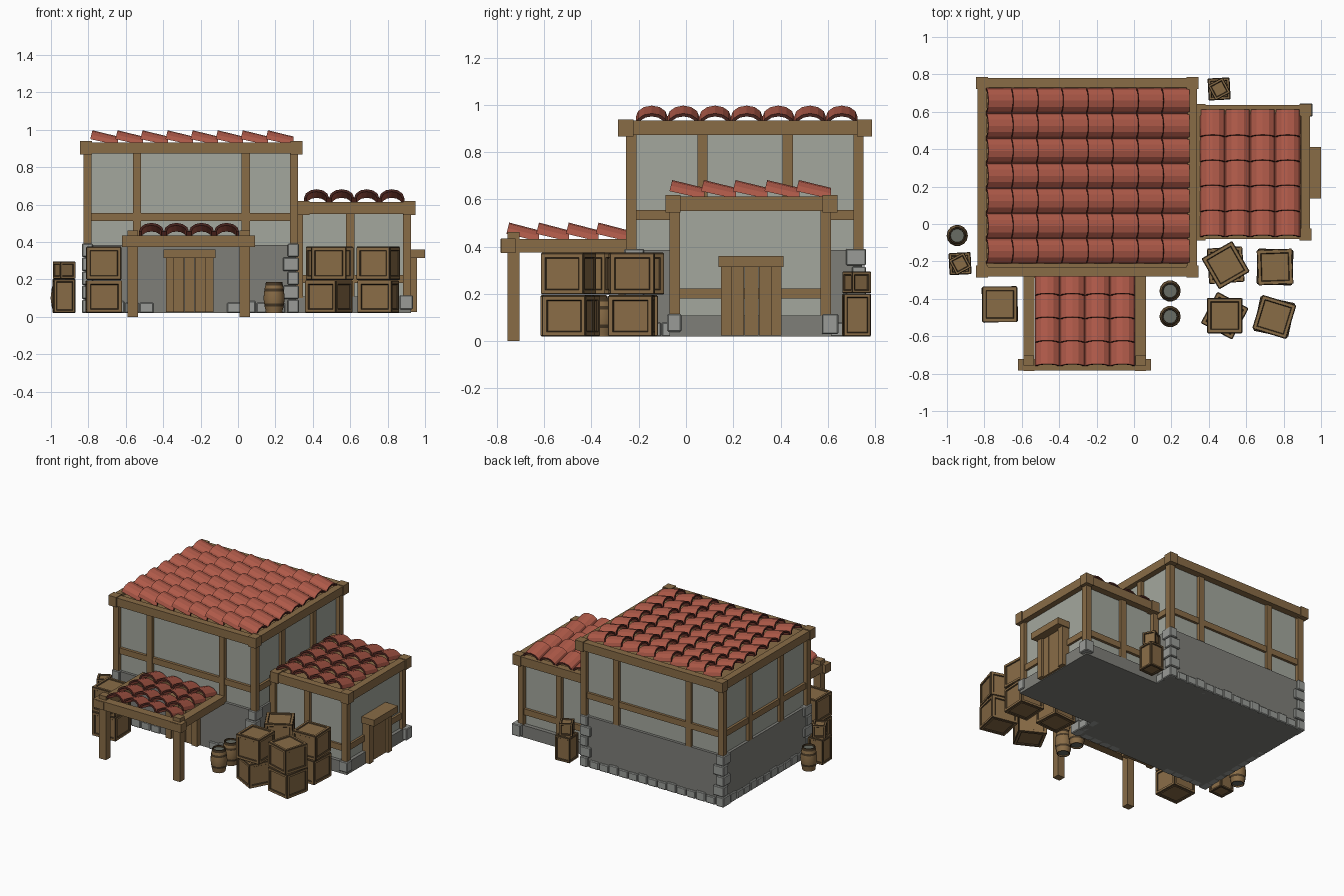
import bpy, bmesh, math
from mathutils import Matrix, Vector

if "Cube" in bpy.data.objects:
    bpy.data.objects.remove(bpy.data.objects["Cube"])


def material(name, r, g, b):
    m = bpy.data.materials.new(name)
    m.use_nodes = True
    m.diffuse_color = (r, g, b, 1)
    m.node_tree.nodes["Principled BSDF"].inputs["Base Color"].default_value = (r, g, b, 1)
    return m


WOOD = material("wood", .25, .15, .062)
DARK_WOOD = material("dark wood", .06, .038, .018)
PLASTER = material("plaster", .37, .39, .34)
STONE = material("dark stone", .21, .21, .19)
BLOCK = material("light stone", .32, .33, .31)
TILE = material("roof tile", .42, .1, .065)
TILE_EDGE = material("tile edge", .06, .016, .012)
METAL = material("barrel lid", .14, .15, .125)


def finish(name, bm, *mats):
    bmesh.ops.recalc_face_normals(bm, faces=bm.faces)
    mesh = bpy.data.meshes.new(name)
    bm.to_mesh(mesh)
    bm.free()
    for m in mats:
        mesh.materials.append(m)
    ob = bpy.data.objects.new(name, mesh)
    bpy.context.collection.objects.link(ob)
    return ob


def boxes(name, mat, spans, bevel=0):
    """One object made of boxes, each given as (x range, y range, z range)."""
    bm = bmesh.new()
    for span in spans:
        mid = Vector([(a + b) / 2 for a, b in span])
        size = [b - a for a, b in span]
        bmesh.ops.create_cube(bm, size=1, matrix=Matrix.Translation(mid) @ Matrix.Diagonal((*size, 1)))
    if bevel:
        bmesh.ops.bevel(bm, geom=bm.edges[:], offset=bevel, segments=1, affect='EDGES')
    return finish(name, bm, mat)


def around(c, half):
    return (c - half, c + half)


def roof_tiles(name, origin, along, across, rows, count, pitch=.134, row_pitch=.134):
    """Rows of overlapping barrel tiles, each with its first end raised."""
    bm = bmesh.new()
    along, across, up = Vector(along), Vector(across), Vector((0, 0, 1))
    steps = 6
    for r in range(rows):
        for c in range(count):
            base = Vector(origin) + across * (r + .5) * row_pitch + along * c * pitch
            rings = []
            for d, lift in ((0, .025), (pitch * 1.1, -.008)):
                for w, h in ((.067, .047), (.054, .034)):
                    ring = []
                    for k in range(steps + 1):
                        a = math.pi * k / steps
                        lean = -.25 * math.sin(a) * h if d == 0 else 0
                        ring.append(bm.verts.new(base + along * (d - lean)
                                    + across * w * math.cos(a) + up * (lift + h * math.sin(a))))
                    rings.append(ring)
            out0, in0, out1, in1 = rings
            for k in range(steps):
                for a, b, slot in ((out0, out1, 0), (in0, in1, 0), (out0, in0, 1), (out1, in1, 1)):
                    bm.faces.new((a[k], a[k + 1], b[k + 1], b[k])).material_index = slot
            for k in (0, steps):
                bm.faces.new((out0[k], out1[k], in1[k], in0[k]))
    return finish(name, bm, TILE, TILE_EDGE)


def roof_frame(name, x, y, z, t=.05, poke=.02, block=.032):
    """Crossing beams round a flat roof, with a block on each corner."""
    spans = [((x[0] - poke, x[1] + poke), around(v, t / 2), z) for v in y]
    spans += [(around(v, t / 2), (y[0] - poke, y[1] + poke), z) for v in x]
    spans += [(around(u, block), around(v, block), (z[0] - .006, z[1] + .006)) for u in x for v in y]
    return boxes(name, WOOD, spans)


def timber(name, x, y, z, rail, mid_x, mid_y, t=.022):
    """Corner posts, middle posts and a rail on all four walls."""
    spans = [(around(u, t), around(v, t), z) for u in x for v in y]
    spans += [(around(u, t), around(v, t * .8), z) for u in mid_x for v in y]
    spans += [(around(u, t * .8), around(v, t), z) for u in x for v in mid_y]
    spans += [(x, around(v, t * .6), rail) for v in y]
    spans += [(around(u, t * .6), y, rail) for u in x]
    return boxes(name, WOOD, spans)


def crate(name, x, y, z, w, h, turn):
    """Bevelled crate with a dark-lined sunken panel on each face."""
    bm = bmesh.new()
    bmesh.ops.create_cube(bm, size=1, matrix=Matrix.Diagonal((w, w, h, 1)))
    sides = bm.faces[:]
    bmesh.ops.inset_individual(bm, faces=sides, thickness=.007)
    for f in bm.faces:
        f.material_index = 0 if f in sides else 1
    bmesh.ops.inset_individual(bm, faces=sides, thickness=w * .11)
    groove = bmesh.ops.inset_individual(bm, faces=sides, thickness=.006, depth=-.007)["faces"]
    for f in groove:
        f.material_index = 1
    corner = [v for v in bm.verts if abs(v.co.x) > w * .499 and abs(v.co.y) > w * .499
              and abs(v.co.z) > h * .499]
    for v in corner:
        v.co *= .965
    ob = finish(name, bm, WOOD, DARK_WOOD)
    ob.location = (x, y, z + h / 2)
    ob.rotation_euler.z = math.radians(turn)


def barrel(name, x, y):
    """Turned barrel with metal hoops and a sunken lid."""
    profile = [(.0, .008), (.036, .008), (.038, 0), (.044, 0), (.047, .02), (.051, .035), (.053, .05),
               (.057, .08), (.053, .115), (.051, .13), (.047, .147), (.044, .165), (.038, .165),
               (.036, .155), (0, .155)]
    bm = bmesh.new()
    verts = [bm.verts.new((r, 0, h)) for r, h in profile]
    edges = [bm.edges.new(p) for p in zip(verts, verts[1:])]
    bmesh.ops.spin(bm, geom=verts + edges, cent=(0, 0, 0), axis=(0, 0, 1), angle=math.tau, steps=14)
    bmesh.ops.remove_doubles(bm, verts=bm.verts, dist=.0005)
    for f in bm.faces:
        mid = f.calc_center_median()
        r, h = math.hypot(mid.x, mid.y), mid.z
        if r < .036:
            f.material_index = 2
        elif h > .155 or h < .004 or .035 < h < .05 or .115 < h < .13:
            f.material_index = 1
    ob = finish(name, bm, WOOD, DARK_WOOD, METAL)
    ob.location = (x, y, .02)
    ob.select_set(True)
    bpy.context.view_layer.objects.active = ob
    bpy.ops.object.shade_smooth_by_angle(angle=math.radians(30))
    ob.select_set(False)


# Main house
boxes("house_walls", PLASTER, [((-.8, .295), (-.225, .725), (.3, .9))])
boxes("house_base", STONE, [((-.82, .31), (-.245, .745), (.02, .385))])
HX, HY = (-.805, .3), (-.232, .73)
timber("house_timber", HX, HY, (.385, .9), (.513, .556), (-.54, .042), (.07, .43))
roof_frame("house_roof_frame", (-.812, .312), (-.255, .755), (.873, .933))
boxes("house_roof_deck", WOOD, [((-.8, .3), (-.24, .74), (.88, .915))])
roof_tiles("house_roof_tiles", (-.79, -.212, .925), (1, 0, 0), (0, 1, 0), 7, 8)

# Corner stones, alternating long and short
stones = []
for sx, cx in ((-1, -.835), (1, .325)):
    for sy, cy in ((-1, -.262), (1, .762)):
        for i in range(5):
            long_x, long_y = (.085, .06) if i % 2 else (.06, .085)
            z0 = .02 + i * .075
            stones.append((sorted((cx, cx - sx * long_x)), sorted((cy, cy - sy * long_y)), (z0, z0 + .071)))

# Footing stones along the walls, leaving room for the door
for i in range(13):
    x0 = -.76 + i * .078
    h = .075 + .01 * (i % 3 == 1)
    stones.append(((x0, x0 + .074), (.7, .757), (.02, h)))
    if x0 + .074 < -.385 or x0 > -.135:
        stones.append(((x0, x0 + .074), (-.257, -.2), (.02, h)))
for i in range(11):
    y0 = -.18 + i * .078
    stones.append(((-.831, -.78), (y0, y0 + .074), (.02, .075 + .01 * (i % 3 == 1))))
    if y0 < -.1 or y0 > .6:
        stones.append(((.27, .321), (y0, y0 + .074), (.02, .08)))
boxes("house_corner_and_footing_stones", BLOCK, stones, .005)

# Side annex
boxes("annex_walls", PLASTER, [((.29, .9), (-.045, .585), (.08, .58))])
boxes("annex_base", STONE, [((.29, .925), (-.07, .615), (.02, .108))])
timber("annex_timber", (.325, .903), (-.048, .592), (.1, .58), (.18, .224), (.6,), ())
roof_frame("annex_roof_frame", (.35, .917), (-.055, .61), (.55, .613))
boxes("annex_roof_deck", WOOD, [((.3, .91), (-.05, .6), (.56, .6))])
roof_tiles("annex_roof_tiles", (.353, -.07, .61), (0, 1, 0), (1, 0, 0), 4, 5)
boxes("annex_corner_stones", BLOCK, [((.865, .935), (-.08, -.02), (.04, .115)),
                                     ((.885, .955), (.575, .645), (.03, .115))], .005)

# Porch
PX = (-.562, .035)
boxes("porch_posts", WOOD, [(around(u, .028), around(-.73, .026), (0, .462)) for u in PX])
boxes("porch_beams", WOOD, [((-.62, .09), around(-.752, .03), (.373, .435))]
      + [(around(u, .03), (-.785, -.25), (.376, .432)) for u in PX]
      + [((-.59, .065), around(-.27, .02), (.376, .432))])
roof_tiles("porch_roof_tiles", (-.53, -.76, .43), (0, 1, 0), (1, 0, 0), 4, 4, .126)

# Doors: panel, jambs and a heavy lintel
boxes("front_door_panel", WOOD, [((-.345 + i * .058, -.29 + i * .058), (-.27, -.2), (.025, .32))
                                 for i in range(3)])
boxes("front_door_frame", WOOD, [(around(x, .022), (-.285, -.2), (.025, .32)) for x in (-.363, -.152)]
      + [((-.397, -.12), (-.325, -.2), (.313, .36))])
boxes("side_door_panel", WOOD, [((.85, .94), (.185 + i * .062, .245 + i * .062), (.025, .32))
                                for i in range(3)])
boxes("side_door_frame", WOOD, [((.85, .957), around(y, .022), (.025, .32)) for y in (.17, .383)]
      + [((.85, 1), (.137, .413), (.313, .36))])

# Stacked crates: place, lower turn, upper turn
for i, (x, y, low, high) in enumerate([(-.717, -.43, 2, 0), (.49, -.22, 4, 30), (.754, -.23, -3, 2),
                                       (.485, -.49, -28, 0), (.75, -.497, -12, -17)]):
    crate(f"large_crate_lower_{i}", x, y, .02, .19, .175, low)
    crate(f"large_crate_upper_{i}", x, y, .197, .19, .178, high)
for i, (x, y) in enumerate([(-.93, -.212), (.455, .722)]):
    crate(f"small_crate_lower_{i}", x, y, .02, .118, .182, 3)
    crate(f"small_crate_upper_{i}", x, y, .203, .092, .092, 28)

# Barrels
for i, (x, y) in enumerate([(-.945, -.062), (.193, -.358), (.193, -.495)]):
    barrel(f"barrel_{i}", x, y)
